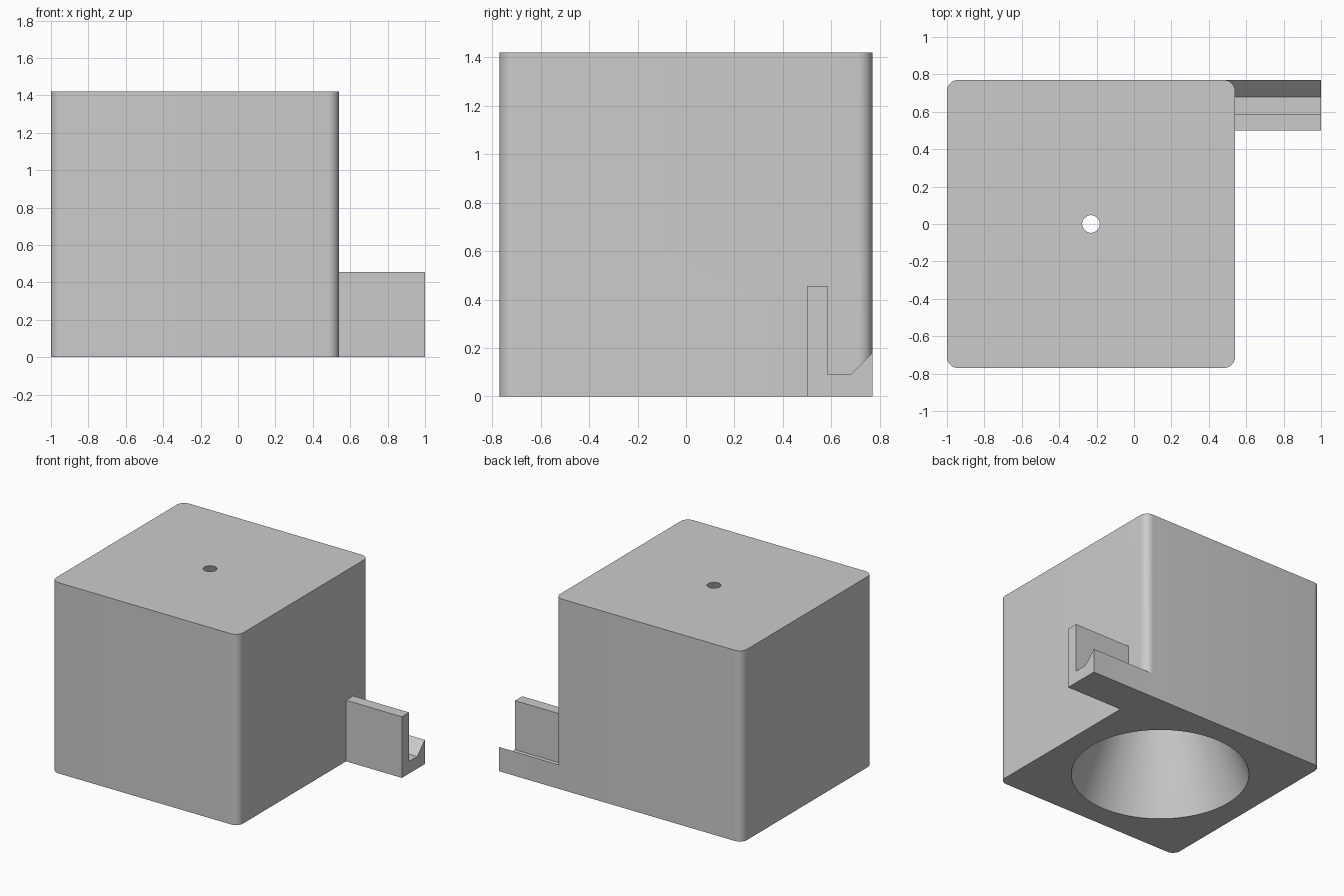
import bpy, bmesh, math

if "Cube" in bpy.data.objects:
    bpy.data.objects.remove(bpy.data.objects["Cube"])

SIDE, HEIGHT, ROUND = 1.54, 1.42, 0.06
BODY_X = -0.23

grey = bpy.data.materials.new("light grey")
grey.use_nodes = True
grey.diffuse_color = (0.6, 0.6, 0.6, 1)
grey.node_tree.nodes["Principled BSDF"].inputs["Base Color"].default_value = (0.6, 0.6, 0.6, 1)


def make_object(name, bm):
    bmesh.ops.recalc_face_normals(bm, faces=bm.faces)
    mesh = bpy.data.meshes.new(name)
    bm.to_mesh(mesh)
    bm.free()
    mesh.materials.append(grey)
    obj = bpy.data.objects.new(name, mesh)
    bpy.context.collection.objects.link(obj)
    return obj


def combine(target, tool, operation):
    mod = target.modifiers.new(operation.lower(), "BOOLEAN")
    mod.operation, mod.object, mod.solver = operation, tool, "EXACT"
    bpy.context.view_layer.objects.active = target
    bpy.ops.object.modifier_apply(modifier=mod.name)
    bpy.data.objects.remove(tool)


# Block with rounded upright edges
bm = bmesh.new()
bmesh.ops.create_cube(bm, size=1)
bmesh.ops.scale(bm, vec=(SIDE, SIDE, HEIGHT), verts=bm.verts)
bmesh.ops.translate(bm, vec=(BODY_X, 0, HEIGHT / 2), verts=bm.verts)
upright = [e for e in bm.edges if abs(e.verts[0].co.z - e.verts[1].co.z) > 1]
bmesh.ops.bevel(bm, geom=upright, offset=ROUND, segments=10, profile=0.5, affect="EDGES")
body = make_object("funnel_block", bm)

# Side bracket: upright plate, floor and sloped lip, extruded along x
profile = [(0.5, 0), (0.5, 0.455), (0.585, 0.455), (0.585, 0.09),
           (0.68, 0.09), (0.77, 0.18), (0.77, 0)]
bm = bmesh.new()
start = BODY_X + SIDE / 2 - ROUND
face = bm.faces.new([bm.verts.new((start, y, z)) for y, z in profile])
ext = bmesh.ops.extrude_face_region(bm, geom=[face])
moved = [v for v in ext["geom"] if isinstance(v, bmesh.types.BMVert)]
bmesh.ops.translate(bm, vec=(1 - start, 0, 0), verts=moved)
combine(body, make_object("side_bracket", bm), "UNION")

# Conical bore, wide at the bottom and narrow at the top
wide, narrow, over = 0.6, 0.047, 0.02
slope = (wide - narrow) / HEIGHT
bm = bmesh.new()
bmesh.ops.create_cone(bm, cap_ends=True, segments=96, radius1=wide + slope * over,
                      radius2=narrow - slope * over, depth=HEIGHT + 2 * over)
bmesh.ops.translate(bm, vec=(BODY_X, 0, HEIGHT / 2), verts=bm.verts)
combine(body, make_object("bore_cutter", bm), "DIFFERENCE")

# Smooth the curved walls, keep the corners crisp
bpy.ops.object.select_all(action="DESELECT")
body.select_set(True)
bpy.context.view_layer.objects.active = body
bpy.ops.object.shade_smooth_by_angle(angle=math.radians(30))
